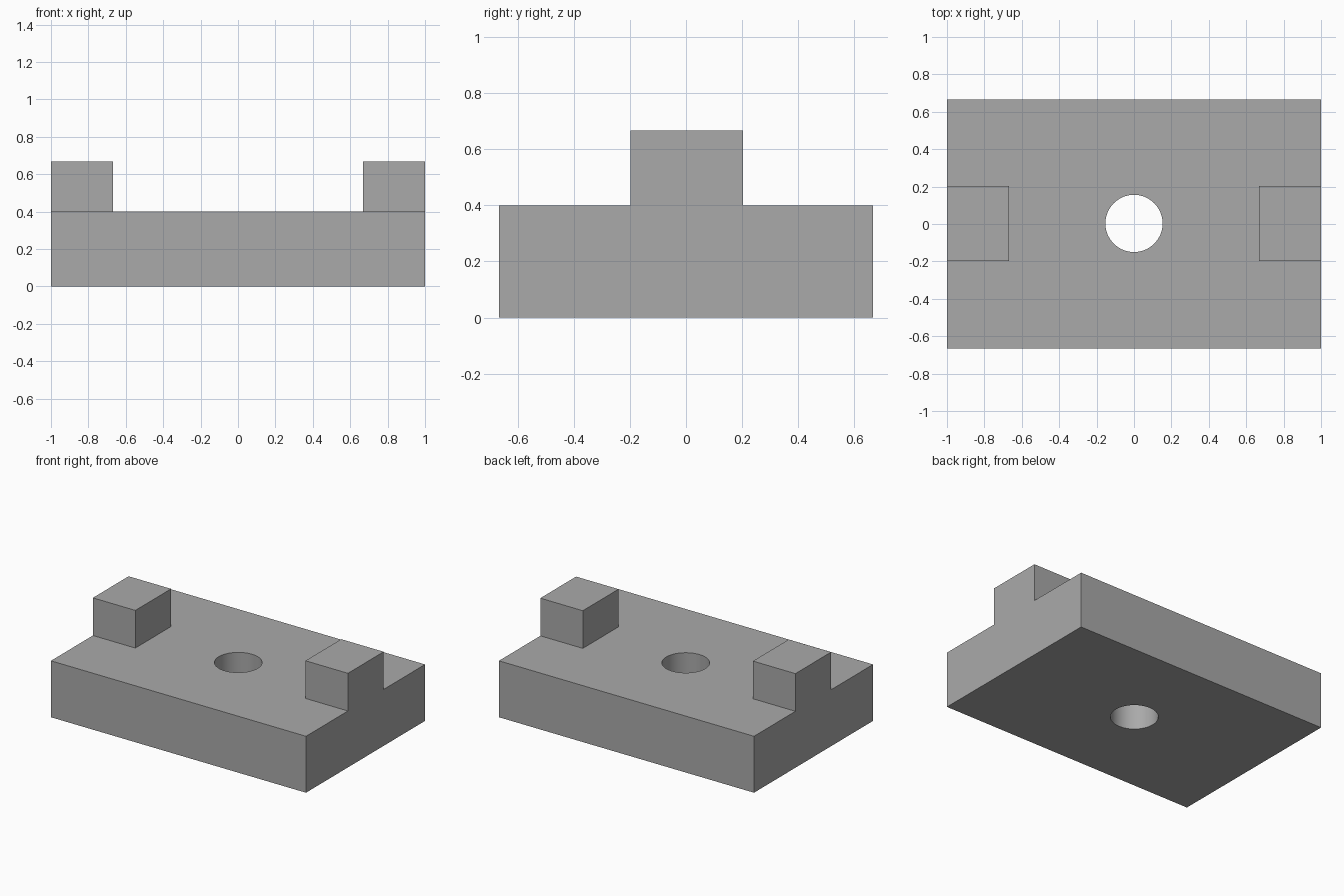
import bpy
from math import radians

default = bpy.data.objects.get("Cube")
if default:
    bpy.data.objects.remove(default, do_unlink=True)

LENGTH, DEPTH, BASE_H, TOP = 2.0, 1.333, 0.4, 0.667
LUG_X, LUG_Y = 0.333, 0.4
CENTRE_Y, HOLE_R = 0.003, 0.153

grey = bpy.data.materials.new("plain_grey")
grey.use_nodes = True
colour = (0.4, 0.4, 0.4, 1)
grey.diffuse_color = colour
grey.node_tree.nodes["Principled BSDF"].inputs["Base Color"].default_value = colour


def block(name, size, location):
    bpy.ops.mesh.primitive_cube_add(size=1, location=location)
    obj = bpy.context.object
    obj.name = obj.data.name = name
    obj.scale = size
    bpy.ops.object.transform_apply(location=True, rotation=False, scale=True)
    obj.data.materials.append(grey)
    return obj


def combine(target, tool, operation):
    mod = target.modifiers.new(operation.lower(), "BOOLEAN")
    mod.operation, mod.solver, mod.object = operation, "EXACT", tool
    bpy.context.view_layer.objects.active = target
    bpy.ops.object.modifier_apply(modifier=mod.name)
    bpy.data.objects.remove(tool, do_unlink=True)


# Base plate
plate = block("base_plate", (LENGTH, DEPTH, BASE_H), (0, 0, BASE_H / 2))

# A square lug at the middle of each end, flush with the end face
for side, name in ((1, "left_lug"), (-1, "right_lug")):
    x = side * (LENGTH - LUG_X) / 2
    bottom = BASE_H / 2
    lug = block(name, (LUG_X, LUG_Y, TOP - bottom), (x, CENTRE_Y, (TOP + bottom) / 2))
    combine(plate, lug, "UNION")

# Round through hole
bpy.ops.mesh.primitive_cylinder_add(vertices=64, radius=HOLE_R, depth=2,
                                    location=(0, CENTRE_Y, BASE_H / 2))
cutter = bpy.context.object
cutter.name = "hole_cutter"
cutter.hide_render = True
cutter.data.materials.append(grey)
combine(plate, cutter, "DIFFERENCE")

# Smooth hole wall, sharp block edges
bpy.ops.object.select_all(action="DESELECT")
plate.select_set(True)
bpy.context.view_layer.objects.active = plate
bpy.ops.object.shade_smooth_by_angle(angle=radians(30))
